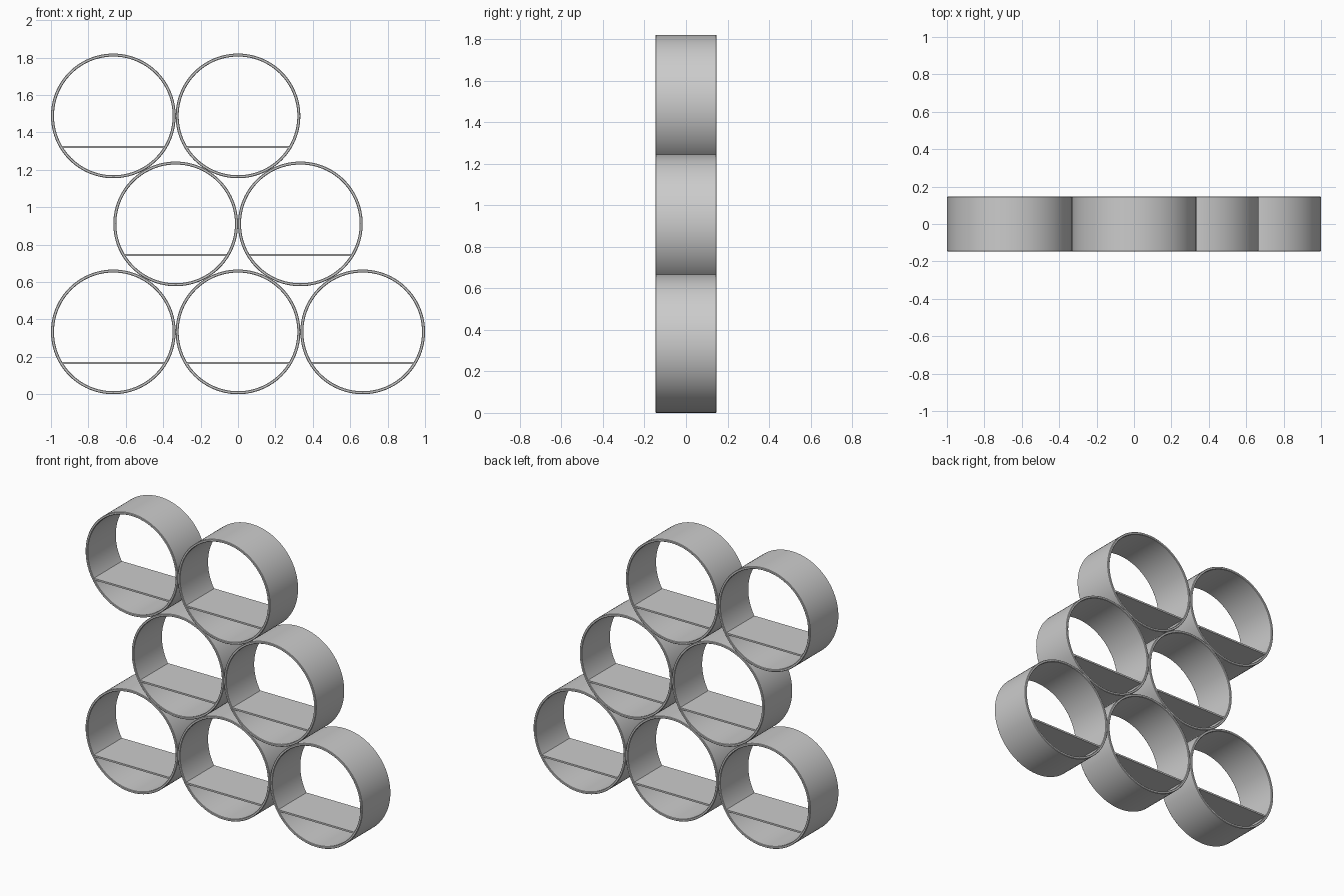
import bpy, bmesh, math

if "Cube" in bpy.data.objects:
    bpy.data.objects.remove(bpy.data.objects["Cube"])

R = 1 / 3          # outer ring radius
T = 0.016          # wall thickness
D = 0.147          # half depth
C = 0.003          # softened rim edge
SEG = 96
ROW = R * math.sqrt(3)


def make_object(name, bm, loc, smooth):
    bmesh.ops.recalc_face_normals(bm, faces=bm.faces)
    mesh = bpy.data.meshes.new(name)
    bm.to_mesh(mesh)
    bm.free()
    obj = bpy.data.objects.new(name, mesh)
    obj.location = loc
    bpy.context.collection.objects.link(obj)
    if smooth:
        bpy.ops.object.select_all(action='DESELECT')
        obj.select_set(True)
        bpy.context.view_layer.objects.active = obj
        bpy.ops.object.shade_smooth_by_angle(angle=math.radians(30))
    return obj


# Ring: closed wall section revolved around the y axis
def ring(name, loc):
    r = R - T
    profile = [(R, C - D), (R, D - C), (R - C, D), (r + C, D),
               (r, D - C), (r, C - D), (r + C, -D), (R - C, -D)]
    bm = bmesh.new()
    loops = []
    for i in range(SEG):
        a = 2 * math.pi * i / SEG
        loops.append([bm.verts.new((p * math.cos(a), y, p * math.sin(a)))
                      for p, y in profile])
    n = len(profile)
    for i in range(SEG):
        a, b = loops[i], loops[(i + 1) % SEG]
        for j in range(n):
            k = (j + 1) % n
            bm.faces.new((a[j], a[k], b[k], b[j]))
    return make_object(name, bm, loc, True)


# Shelf: thin board across the lower chord, ends set into the ring wall
def shelf(name, loc):
    bm = bmesh.new()
    bmesh.ops.create_cube(bm, size=1)
    half = math.sqrt((R - T / 2) ** 2 - (R / 2) ** 2)
    bmesh.ops.scale(bm, vec=(2 * half, 2 * D - 0.002, 0.011), verts=bm.verts)
    bmesh.ops.translate(bm, vec=(0, 0, -R / 2), verts=bm.verts)
    return make_object(name, bm, loc, False)


# Stacked rows, bottom to top
rows = [(-2 * R, 0, 2 * R), (-R, R), (-2 * R, 0)]
for i, xs in enumerate(rows):
    for j, x in enumerate(xs):
        loc = (x, 0, R + i * ROW)
        ring(f"ring_row{i + 1}_{j + 1}", loc)
        shelf(f"shelf_row{i + 1}_{j + 1}", loc)
